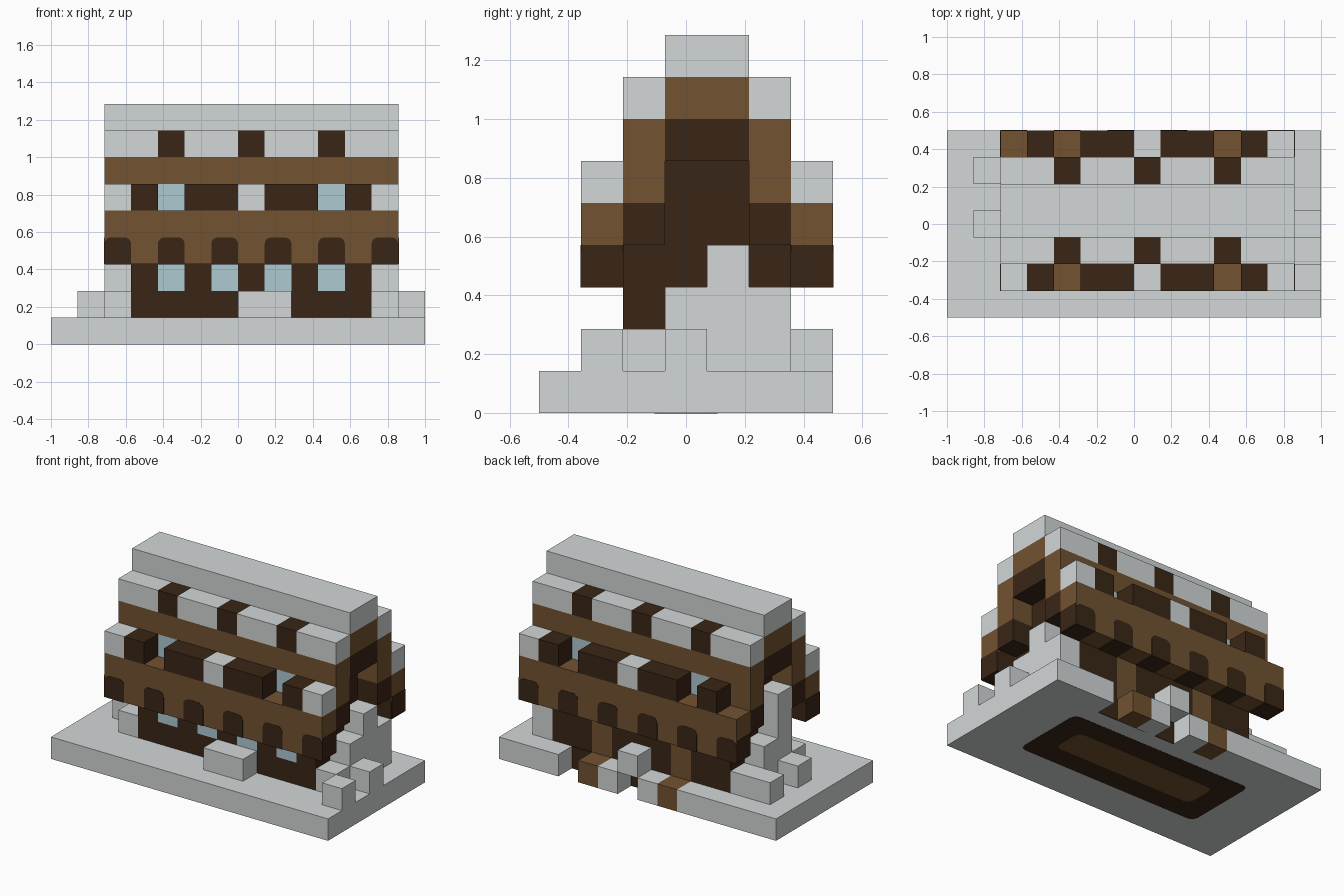
import bpy, bmesh, math
from mathutils import Matrix, Vector

if "Cube" in bpy.data.objects:
    bpy.data.objects.remove(bpy.data.objects["Cube"], do_unlink=True)

U = 1 / 7  # one building block


def material(name, rgb):
    m = bpy.data.materials.new(name)
    m.use_nodes = True
    m.diffuse_color = (*rgb, 1)
    bsdf = m.node_tree.nodes["Principled BSDF"]
    bsdf.inputs["Base Color"].default_value = (*rgb, 1)
    bsdf.inputs["Roughness"].default_value = 0.9
    return m


STONE = material("pale stone", (0.65, 0.68, 0.68))
WOOD = material("brown wood", (0.168, 0.085, 0.03))
DARK = material("dark timber", (0.042, 0.019, 0.008))
GLASS = material("blue glass", (0.42, 0.59, 0.65))
CODES = {"s": STONE, "b": WOOD, "d": DARK, "g": GLASS}


def point(i, j, k):
    """Block coordinates to model space."""
    return Vector((i * U - 1, j * U - 0.5, k * U))


def finish(name, bm, mat):
    mesh = bpy.data.meshes.new(name)
    bm.to_mesh(mesh)
    bm.free()
    mesh.materials.append(mat)
    obj = bpy.data.objects.new(name, mesh)
    bpy.context.collection.objects.link(obj)
    return obj


def part(name, mat, *boxes):
    """Boxes given as x range, y range, z range in block units."""
    bm = bmesh.new()
    for (i0, i1), (j0, j1), (k0, k1) in boxes:
        a, b = point(i0, j0, k0), point(i1, j1, k1)
        m = Matrix.Translation((a + b) / 2) @ Matrix.Diagonal((*(b - a), 1))
        bmesh.ops.create_cube(bm, size=1, matrix=m)
    return finish(name, bm, mat)


def row(name, pattern, start, ys, zs):
    """A course of blocks along x, one letter per block, blank for a gap."""
    for code, mat in CODES.items():
        boxes, run = [], None
        for n, c in enumerate(pattern + " "):
            if c == code and run is None:
                run = n
            if c != code and run is not None:
                boxes.append(((start + run, start + n), ys, zs))
                run = None
        if boxes:
            part(f"{name}_{mat.name.split()[1]}", mat, *boxes)


def floor_plate(name, mat, xs, ys, drop):
    """Thin plate with clipped corners just under the base."""
    obj = part(name, mat, (xs, ys, (0, 0.02)))
    obj.location.z = -drop
    bm = bmesh.new()
    bm.from_mesh(obj.data)
    upright = [e for e in bm.edges
               if abs(e.verts[0].co.z - e.verts[1].co.z) > 0.001]
    bmesh.ops.bevel(bm, geom=upright, offset=0.04, segments=2, profile=0.5,
                    affect="EDGES")
    bm.to_mesh(obj.data)
    bm.free()


HOUSE = (2, 13)

# Stone base with a notch at the back doorway
part("base", STONE, ((0, 14), (0, 6), (0, 1)),
     ((0, 5), (6, 7), (0, 1)), ((11, 14), (6, 7), (0, 1)))
part("notch_lining", DARK, ((5, 11), (6, 6.03), (0, 1)))
row("doorway_footing", "bs sb", 5, (6, 7), (0, 1))
part("doorway_step", STONE, ((7, 8), (6, 7), (1, 2)))
part("front_step", STONE, ((7, 9), (1, 2), (1, 2)))

# Floor seen from underneath
floor_plate("floor_border", DARK, (2.4, 11.6), (1.75, 5.25), 0.001)
floor_plate("floor_centre", WOOD, (3.45, 10.55), (2.75, 4.25), 0.002)

# Ground floor walls
part("wall_core", DARK, ((3, 12), (3, 5), (1, 6)))
part("front_wall", DARK, ((3, 12), (2, 3), (1, 2)))
row("front_windows", "dgdgdgdgd", 3, (2, 3), (2, 3))
row("back_wall", "ddbdddbdd", 3, (5, 6), (1, 3))
part("upper_wall", DARK, ((3, 12), (2, 3), (3, 4)), ((3, 12), (5, 6), (3, 4)))

# Stepped stone end walls with chimney columns and buttresses
part("right_end_stones", STONE,
     ((12, 13), (2, 3), (1, 2)), ((12, 13), (3, 4), (1, 3)),
     ((12, 13), (4, 5), (1, 4)), ((12, 13), (5, 6), (1, 3)))
part("left_end_stones", STONE,
     ((2, 3), (2, 3), (1, 2)), ((2, 3), (3, 4), (1, 5)),
     ((2, 3), (4, 5), (1, 3)), ((2, 3), (5, 6), (1, 2)))
part("buttresses", STONE, *[((i, i + 1), (j, j + 1), (1, 2))
                            for i, j in ((13, 1), (13, 3), (1, 3), (1, 5))])


def arch_tooth(bm, i, j, reach):
    """Block with rounded upper corners, standing just proud of the eave."""
    r, half, top = 0.035, U / 2, U
    outline = [(-half, -reach), (half, -reach)]
    for side, turn in ((1, 0), (-1, math.pi / 2)):
        for s in range(5):
            t = turn + s * math.pi / 8
            outline.append((side * (half - r) + r * math.cos(t),
                            top - r + r * math.sin(t)))
    centre = point(i + 0.5, j, 3)
    face = bm.faces.new([bm.verts.new(centre + Vector((x, -reach, z)))
                         for x, z in outline])
    ext = bmesh.ops.extrude_face_region(bm, geom=[face])
    verts = [v for v in ext["geom"] if isinstance(v, bmesh.types.BMVert)]
    bmesh.ops.translate(bm, verts=verts, vec=(0, U + 2 * reach, 0))


# Stepped roof, the same on both slopes; the lowest back block is missing
for side, outer, inner, corner in (("front", 1, 2, "s"), ("back", 6, 5, " ")):
    low, high = (outer, outer + 1), (inner, inner + 1)
    part(side + "_eave", WOOD, (HOUSE, low, (3, 5)))
    bm = bmesh.new()
    for i in range(2, 13, 2):
        arch_tooth(bm, i, outer, 0.002)
    bmesh.ops.recalc_face_normals(bm, faces=bm.faces)
    finish(side + "_eave_arches", bm, DARK)
    part(side + "_eave_ends", DARK, ((1.98, 2), low, (3, 4)), ((13, 13.02), low, (3, 4)))
    part(side + "_soffit", DARK, (HOUSE, high, (4, 5)))
    row(side + "_dormers", corner + "d ddsdd ds", 2, low, (5, 6))
    row(side + "_upper_windows", "bbgbbbbbgbb", 2, high, (5, 6))
    part(side + "_upper_slope", WOOD, (HOUSE, high, (6, 7)))
    row(side + "_parapet", "ssdssdssdss", 2, high, (7, 8))

# Ridge
part("attic_beam", DARK, (HOUSE, (3, 5), (6, 7)))
part("ridge_beam", WOOD, (HOUSE, (3, 5), (7, 8)))
part("ridge_cap", STONE, (HOUSE, (3, 5), (8, 9)))
